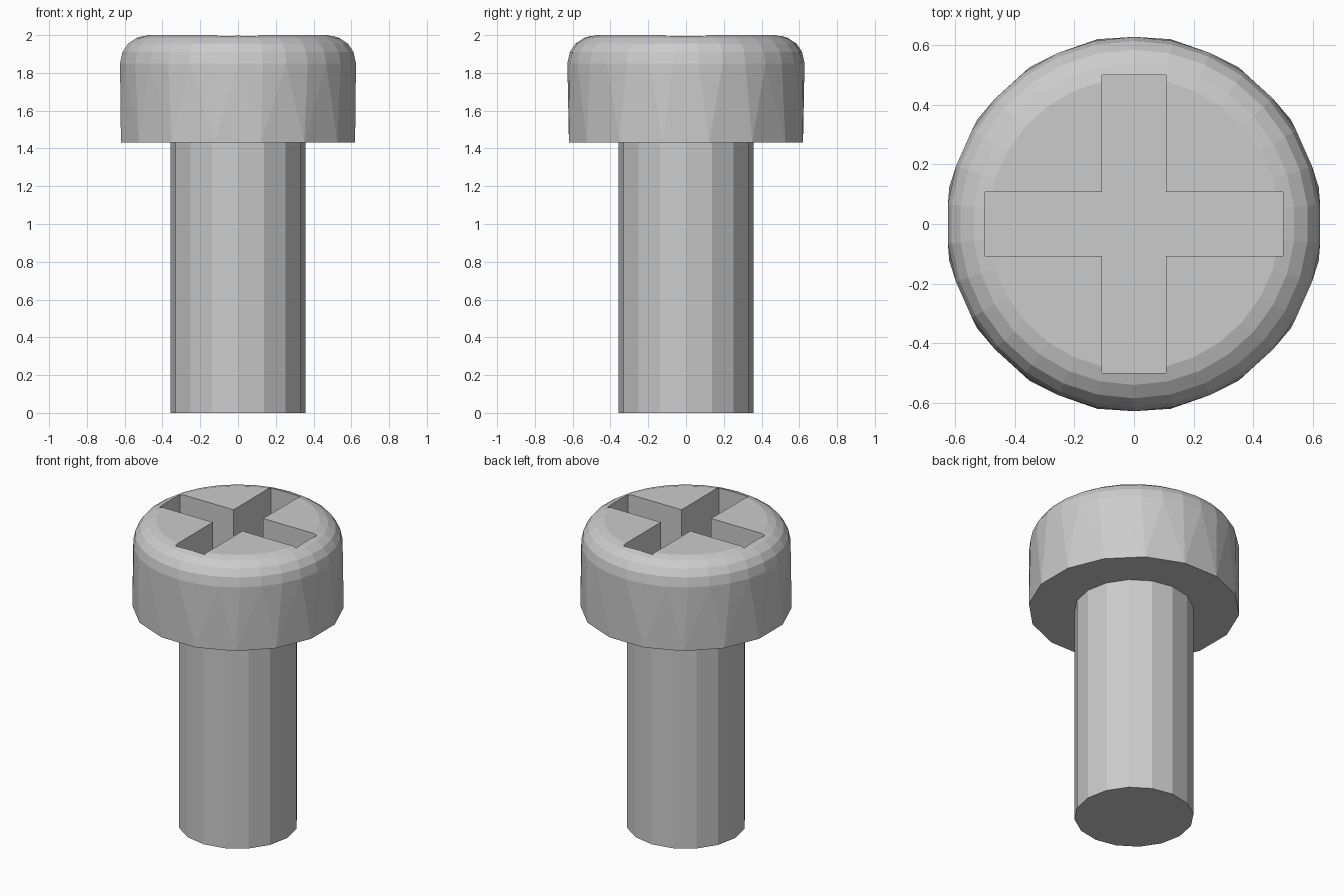
import bpy, bmesh
from math import sin, cos, pi

if "Cube" in bpy.data.objects:
    bpy.data.objects.remove(bpy.data.objects["Cube"])


def ring(bm, n, r, z, phase=0.0):
    """Closed loop of n edges; returns its edges and vertices."""
    vs = [bm.verts.new((r * cos(phase + 2 * pi * i / n), r * sin(phase + 2 * pi * i / n), z))
          for i in range(n)]
    return [bm.edges.new((vs[i], vs[(i + 1) % n])) for i in range(n)], vs


def finish(bm, name):
    bmesh.ops.recalc_face_normals(bm, faces=bm.faces[:])
    me = bpy.data.meshes.new(name)
    bm.to_mesh(me)
    bm.free()
    ob = bpy.data.objects.new(name, me)
    bpy.context.collection.objects.link(ob)
    return ob


def stack(name, rings):
    """Bridge a stack of rings and cap both ends."""
    bm = bmesh.new()
    loops = [ring(bm, *r) for r in rings]
    for (a, _), (b, _) in zip(loops, loops[1:]):
        bmesh.ops.bridge_loops(bm, edges=a + b)
    bm.faces.new(loops[0][1])
    bm.faces.new(loops[-1][1])
    return finish(bm, name)


# Shank: 16-sided
shank = stack("shank", [(16, 0.357, 0), (16, 0.357, 1.432)])

# Head: coarse 16-sided rim below, 30-sided rounded edge above
dome = [(0.628, 1.85), (0.615, 1.91), (0.585, 1.955), (0.54, 1.985), (0.49, 2.0)]
head = stack("head", [(16, 0.632, 1.432, pi / 16)] + [(30, r, z, pi / 30) for r, z in dome])

# Cross-shaped recess cutter
w, length, floor = 0.108, 0.5, 1.70
bm = bmesh.new()
verts = []
for k in range(4):
    c, s = round(cos(k * pi / 2)), round(sin(k * pi / 2))
    for x, y in ((w, -w), (length, -w), (length, w)):
        verts.append(bm.verts.new((x * c - y * s, x * s + y * c, floor)))
base = bm.faces.new(verts)
top = bmesh.ops.extrude_face_region(bm, geom=[base], use_keep_orig=True)["geom"]
bmesh.ops.translate(bm, vec=(0, 0, 0.5), verts=[g for g in top if isinstance(g, bmesh.types.BMVert)])
cutter = finish(bm, "recess_cutter")
cutter.hide_render = True

mod = head.modifiers.new("recess", 'BOOLEAN')
mod.operation = 'DIFFERENCE'
mod.solver = 'EXACT'
mod.object = cutter
bpy.context.view_layer.objects.active = head
bpy.ops.object.modifier_apply(modifier=mod.name)
bpy.data.objects.remove(cutter, do_unlink=True)
